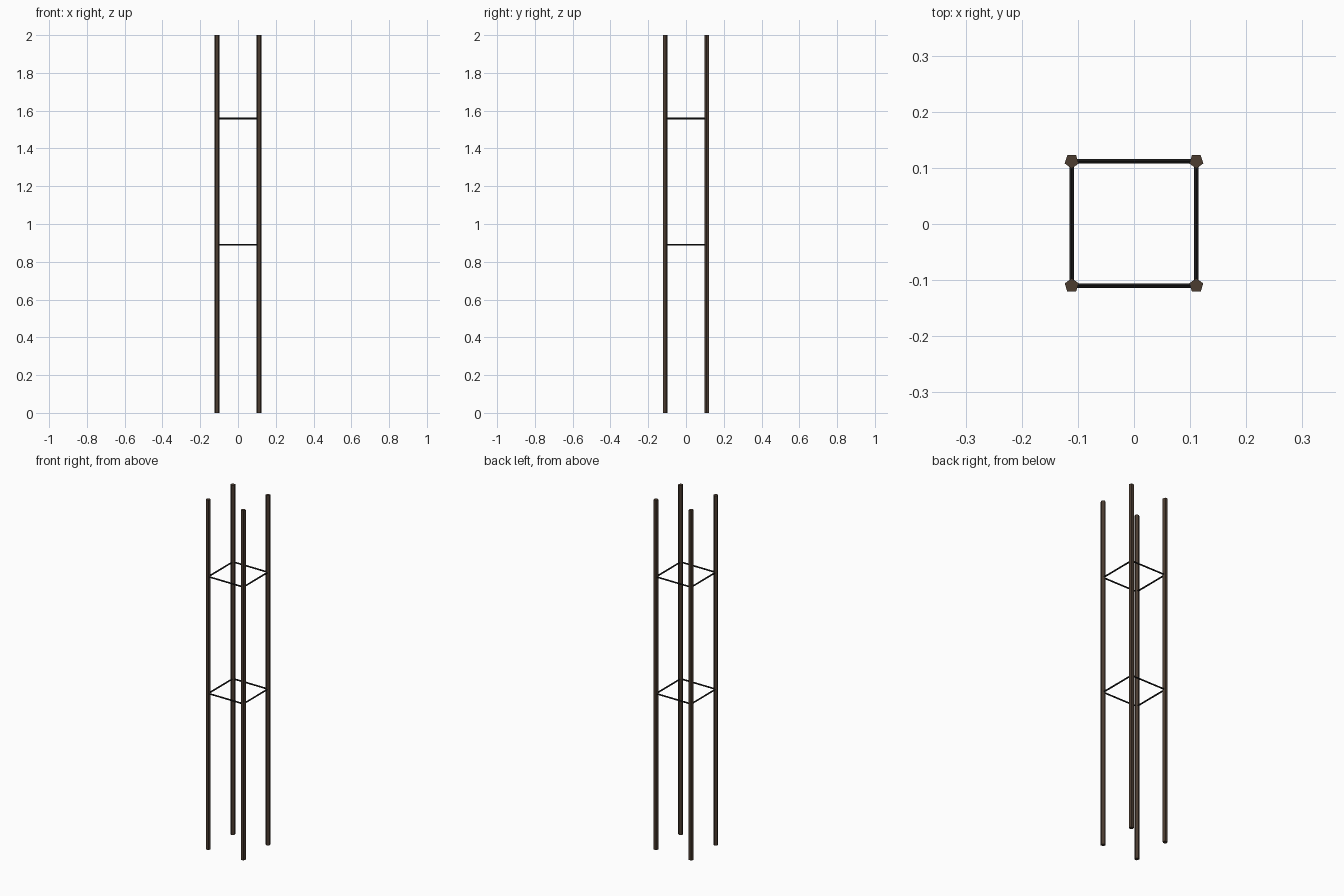
import bpy
from math import pi
from mathutils import Vector

if "Cube" in bpy.data.objects:
    bpy.data.objects.remove(bpy.data.objects["Cube"])


def material(name, rgb):
    m = bpy.data.materials.new(name)
    m.diffuse_color = (*rgb, 1)
    m.use_nodes = True
    m.node_tree.nodes["Principled BSDF"].inputs["Base Color"].default_value = m.diffuse_color
    return m


WOOD = material("dark_wood", (0.07, 0.045, 0.03))
CORD = material("black_bar", (0.012, 0.012, 0.012))
H, YC = 0.111, 0.001


def rod(name, a, b, r, sides, mat, spin=0.0):
    a, b = Vector(a), Vector(b)
    bpy.ops.mesh.primitive_cylinder_add(vertices=sides, radius=r, depth=(b - a).length)
    o = bpy.context.object
    o.name = name
    o.location = (a + b) / 2
    q = (b - a).to_track_quat('Z', 'Y')
    o.rotation_euler = (q.to_matrix().to_4x4()).to_euler() if abs((b - a).z) < 1e-6 else (0, 0, spin)
    o.data.materials.append(mat)
    return o


# four pentagonal posts
corners = [(-H, -H + YC), (H, -H + YC), (H, H + YC), (-H, H + YC)]
for i, (x, y) in enumerate(corners):
    rod(f"post_{i}", (x, y, 0), (x, y, 2), 0.0132, 5, WOOD, 0 if y < 0 else pi)

# two square rings of thin bars
for z in (0.89, 1.558):
    for i in range(4):
        p, q = corners[i], corners[(i + 1) % 4]
        rod(f"tie_bar_{i}", (*p, z), (*q, z), 0.0045, 5, CORD)
